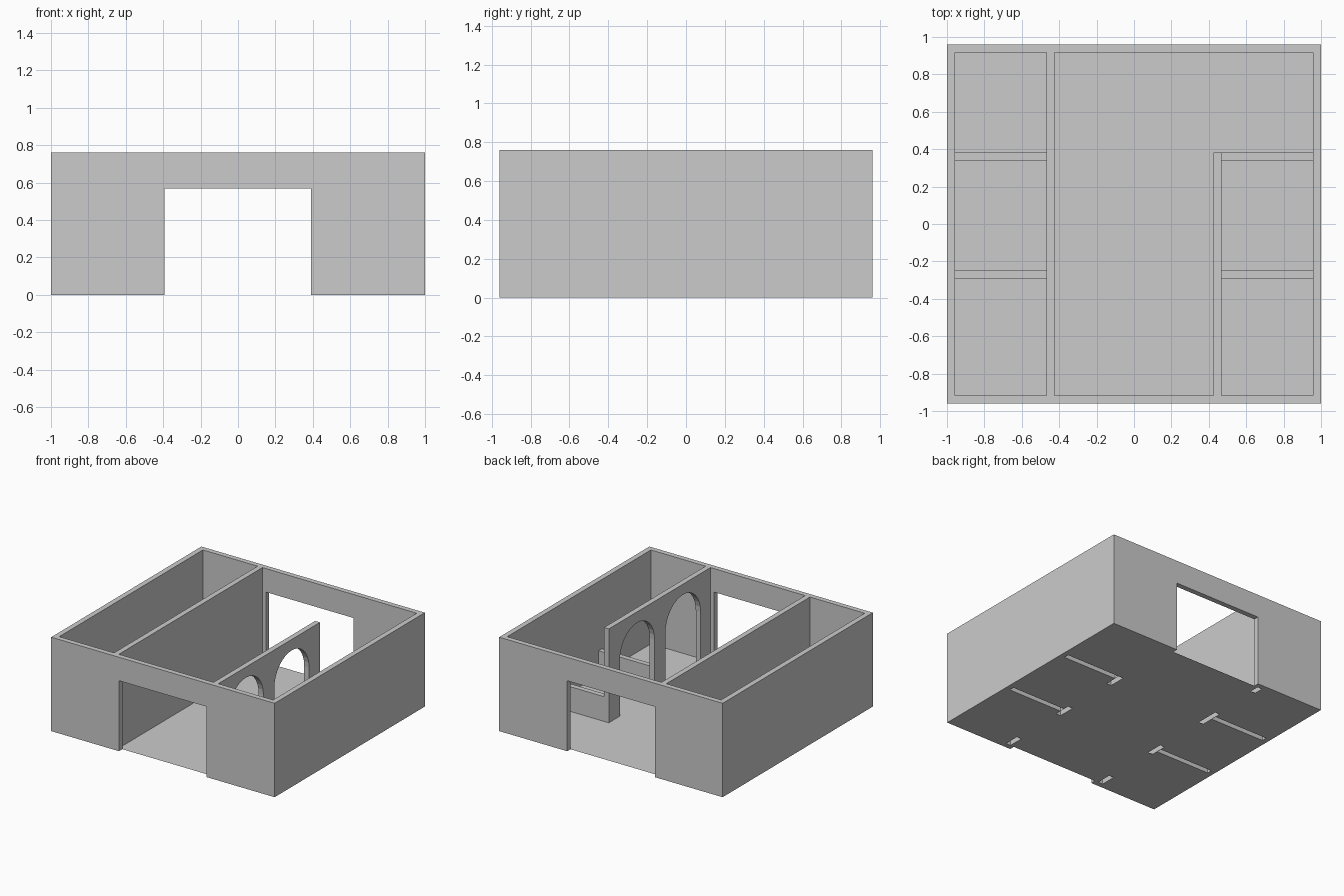
import bpy, bmesh
from math import cos, sin, pi

if "Cube" in bpy.data.objects:
    bpy.data.objects.remove(bpy.data.objects["Cube"])

X, Y, H = 1.0, 0.96, 0.76          # outer half sizes and wall height
IX, IY = 0.957, 0.918              # inner half sizes
WI, WO = 0.424, 0.467              # long partition faces
CROSS = [(0.338, 0.381), (-0.291, -0.249)]
LOW = 0.2                          # height of the low dividers
ARCHES = [(-0.792, -0.342), (-0.203, 0.241)]


def add(name, bm):
    mesh = bpy.data.meshes.new(name)
    bm.to_mesh(mesh)
    bm.free()
    obj = bpy.data.objects.new(name, mesh)
    bpy.context.collection.objects.link(obj)
    return obj


def wall(name, profile, axis, lo, hi, drop=None):
    """Extrude a (u, z) profile along x or y; drop removes hidden or open faces."""
    bm = bmesh.new()
    place = (lambda u, z: (lo, u, z)) if axis == 'x' else (lambda u, z: (u, lo, z))
    face = bm.faces.new([bm.verts.new(place(u, z)) for u, z in profile])
    new = bmesh.ops.extrude_face_region(bm, geom=[face], use_keep_orig=True)['geom']
    d = hi - lo
    bmesh.ops.translate(bm, vec=(d, 0, 0) if axis == 'x' else (0, d, 0),
                        verts=[v for v in new if isinstance(v, bmesh.types.BMVert)])
    bmesh.ops.recalc_face_normals(bm, faces=bm.faces[:])
    if drop:
        gone = [f for f in bm.faces if drop(f.calc_center_median())]
        bmesh.ops.delete(bm, geom=gone, context='FACES')
    return add(name, bm)


def rect(a, b, top):
    return [(a, 0), (b, 0), (b, top), (a, top)]


def arch(a, b, spring=0.45, n=16):
    c, r = (a + b) / 2, (b - a) / 2
    arc = [(c - r * cos(pi * i / n), spring + r * sin(pi * i / n)) for i in range(n + 1)]
    return [(a, 0)] + arc + [(b, 0)]


# Front and back walls with wide doorways
DL, DR, DH = -0.393, 0.391, 0.57
door = [(-X, 0), (DL, 0), (DL, DH), (DR, DH), (DR, 0), (X, 0), (X, H), (-X, H)]
wall("front_wall", door, 'y', -Y, -IY)
wall("back_wall", door, 'y', IY, Y)

# Plain side walls
for name, lo, hi in (("left_wall", -X, -IX), ("right_wall", IX, X)):
    wall(name, rect(-IY, IY, H), 'x', lo, hi, lambda c: abs(c.y) > IY - 1e-4)

# Solid left partition
wall("left_partition", rect(-IY, IY, H), 'x', -WO, -WI,
     lambda c: c.z < 1e-4 or abs(c.y) > IY - 1e-4)

# Right partition with two arches
end = CROSS[0][1]
profile = [(-IY, 0)] + arch(*ARCHES[0]) + arch(*ARCHES[1]) + [(end, 0), (end, H), (-IY, H)]
wall("arched_partition", profile, 'x', WI, WO,
     lambda c: c.z < 1e-4 or c.y < -IY + 1e-4)

# Low dividers on both sides
for i, (lo, hi) in enumerate(CROSS):
    for side, a, b in (("left", -IX, -WO), ("right", WO, IX)):
        wall(f"{side}_low_divider_{i + 1}", rect(a, b, LOW), 'y', lo, hi,
             lambda c: c.z < 1e-4 or abs(c.x) > IX - 1e-4 or abs(c.x) < WO + 1e-4)

# Thin floor with slots under the dividers and the partition piers
PIERS = [(-IY, ARCHES[0][0]), (ARCHES[0][1], ARCHES[1][0])]
holes = [(s * WI, s * WO, a, b) for s in (-1, 1) for a, b in PIERS]
holes += [(WI, WO, ARCHES[1][1], end),
          (-WI, -WO, ARCHES[1][1], 0.43), (-WI, -WO, 0.84, IY)]
holes += [(s * WO, s * IX, a, b) for s in (-1, 1) for a, b in CROSS]
xs = sorted({v for h in holes for v in h[:2]} | {-IX, IX})
ys = sorted({v for h in holes for v in h[2:]} | {-IY, IY})
bm = bmesh.new()
grid = [[bm.verts.new((x, y, 0)) for y in ys] for x in xs]
for i in range(len(xs) - 1):
    for j in range(len(ys) - 1):
        cx, cy = (xs[i] + xs[i + 1]) / 2, (ys[j] + ys[j + 1]) / 2
        if not any(min(a, b) < cx < max(a, b) and c < cy < d for a, b, c, d in holes):
            bm.faces.new((grid[i][j], grid[i + 1][j], grid[i + 1][j + 1], grid[i][j + 1]))
bmesh.ops.delete(bm, geom=[v for v in bm.verts if not v.link_faces], context='VERTS')
add("floor", bm)
